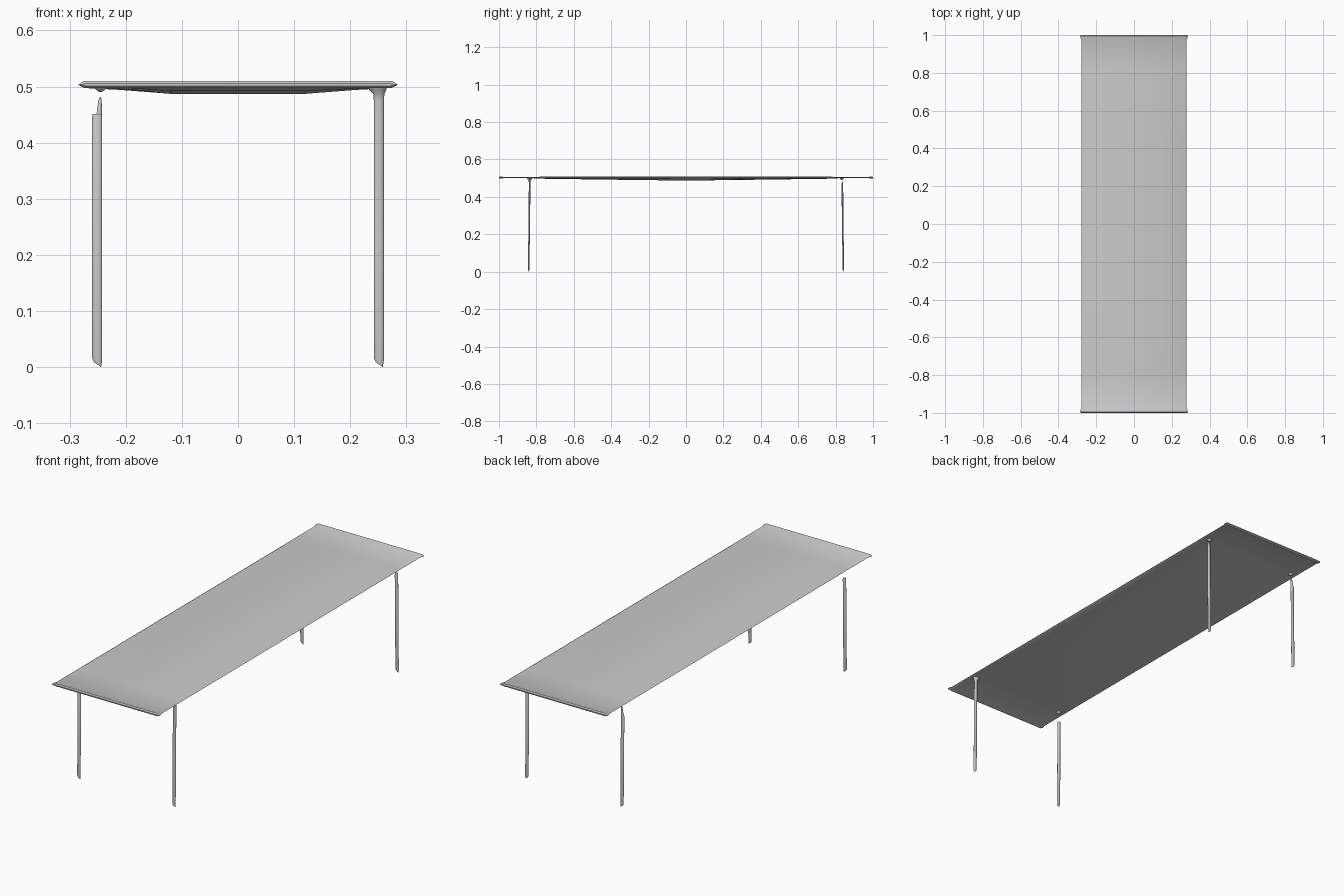
import bpy, bmesh, math

cube = bpy.data.objects.get("Cube")
if cube:
    bpy.data.objects.remove(cube, do_unlink=True)

grey = bpy.data.materials.new("plain grey")
grey.use_nodes = True
colour = (0.6, 0.6, 0.6, 1)
grey.diffuse_color = colour
grey.node_tree.nodes["Principled BSDF"].inputs["Base Color"].default_value = colour


def loft(name, rings, angle):
    """Skin a closed tube through rings of equal point count, with end caps."""
    bm = bmesh.new()
    loops = [[bm.verts.new(p) for p in ring] for ring in rings]
    n = len(loops[0])
    for a, b in zip(loops, loops[1:]):
        for i in range(n):
            j = (i + 1) % n
            bm.faces.new((a[i], a[j], b[j], b[i]))
    bm.faces.new(loops[0][::-1])
    bm.faces.new(loops[-1])
    bmesh.ops.recalc_face_normals(bm, faces=bm.faces)
    mesh = bpy.data.meshes.new(name)
    bm.to_mesh(mesh)
    bm.free()
    mesh.materials.append(grey)
    obj = bpy.data.objects.new(name, mesh)
    bpy.context.collection.objects.link(obj)
    bpy.ops.object.select_all(action="DESELECT")
    obj.select_set(True)
    bpy.context.view_layer.objects.active = obj
    bpy.ops.object.shade_smooth_by_angle(angle=math.radians(angle))
    return obj


def slab_ring(y, w, top, bottom, sag):
    """Cross-section of the board: pointed sides, flat top, sagging underside."""
    half = [(w - 0.01, top), (w, 0.503), (w - 0.012, bottom),
            (0.21, bottom - 0.3 * sag), (0.12, bottom - sag)]
    pts = half + [(-x, z) for x, z in reversed(half)]
    return [(x, y, z) for x, z in pts]


# Board with a thin rolled bead at each end and a slight belly underneath
ends = [(1.0, 0.282, 0.505, 0.501, 0), (0.996, 0.285, 0.51, 0.497, 0),
        (0.987, 0.284, 0.51, 0.497, 0), (0.978, 0.279, 0.507, 0.5, 0),
        (0.82, 0.279, 0.507, 0.5, 0), (0.76, 0.279, 0.508, 0.499, 0.002),
        (0.4, 0.279, 0.508, 0.498, 0.006)]
stations = ends + [(0, 0.279, 0.508, 0.497, 0.01)]
stations += [(-s[0], *s[1:]) for s in reversed(ends)]
loft("table_top", [slab_ring(*s) for s in stations], 30)


def oval(x, y, z, rx, ry, tilt=0):
    """Flattened ring for a leg; tilt slants it along x."""
    ring = []
    for i in range(10):
        a = math.tau * i / 10
        ring.append((x + rx * math.cos(a), y + ry * math.sin(a),
                     z + tilt * math.cos(a)))
    return ring


def leg(name, sx, sy, crown):
    """Slim blade leg; crown lists (z, x shift, rx, ry) rings for its top."""
    x, foot, head = sx * 0.251, sy * 0.841, sy * 0.836
    rings = [oval(x + 0.001, foot, 0.004, 0.006, 0.002, -0.004),
             oval(x, foot, 0.014, 0.009, 0.004, -0.002),
             oval(x, (foot + head) / 2, 0.23, 0.009, 0.0045)]
    rings += [oval(x + dx, head, z, rx, ry) for z, dx, rx, ry in crown]
    loft(name, rings, 40)


joined = [(0.475, 0, 0.009, 0.0045), (0.487, 0, 0.01, 0.006),
          (0.494, -0.002, 0.015, 0.012), (0.502, -0.002, 0.019, 0.015)]
blunt = [(0.445, 0, 0.009, 0.0045), (0.451, 0, 0.008, 0.003)]
spiked = [(0.43, 0, 0.009, 0.0045), (0.452, 0.004, 0.005, 0.004),
          (0.474, 0.005, 0.003, 0.003), (0.481, 0.006, 0.001, 0.001)]
short = [(0.465, 0, 0.009, 0.0045), (0.481, 0, 0.004, 0.002)]

leg("front_left_leg", 1, -1, joined)
leg("front_right_leg", -1, -1, blunt)
leg("back_right_leg", -1, 1, spiked)
leg("back_left_leg", 1, 1, short)

# Small mounts under the board above the legs that stop short of it
for name, sx, sy in (("front_right_mount", -1, -1), ("back_right_mount", -1, 1),
                     ("back_left_mount", 1, 1)):
    x, y = sx * 0.245, sy * 0.833
    loft(name, [oval(x, y, 0.49, 0.002, 0.002),
                oval(x, y, 0.495, 0.009, 0.009),
                oval(x, y, 0.502, 0.014, 0.014)], 40)
